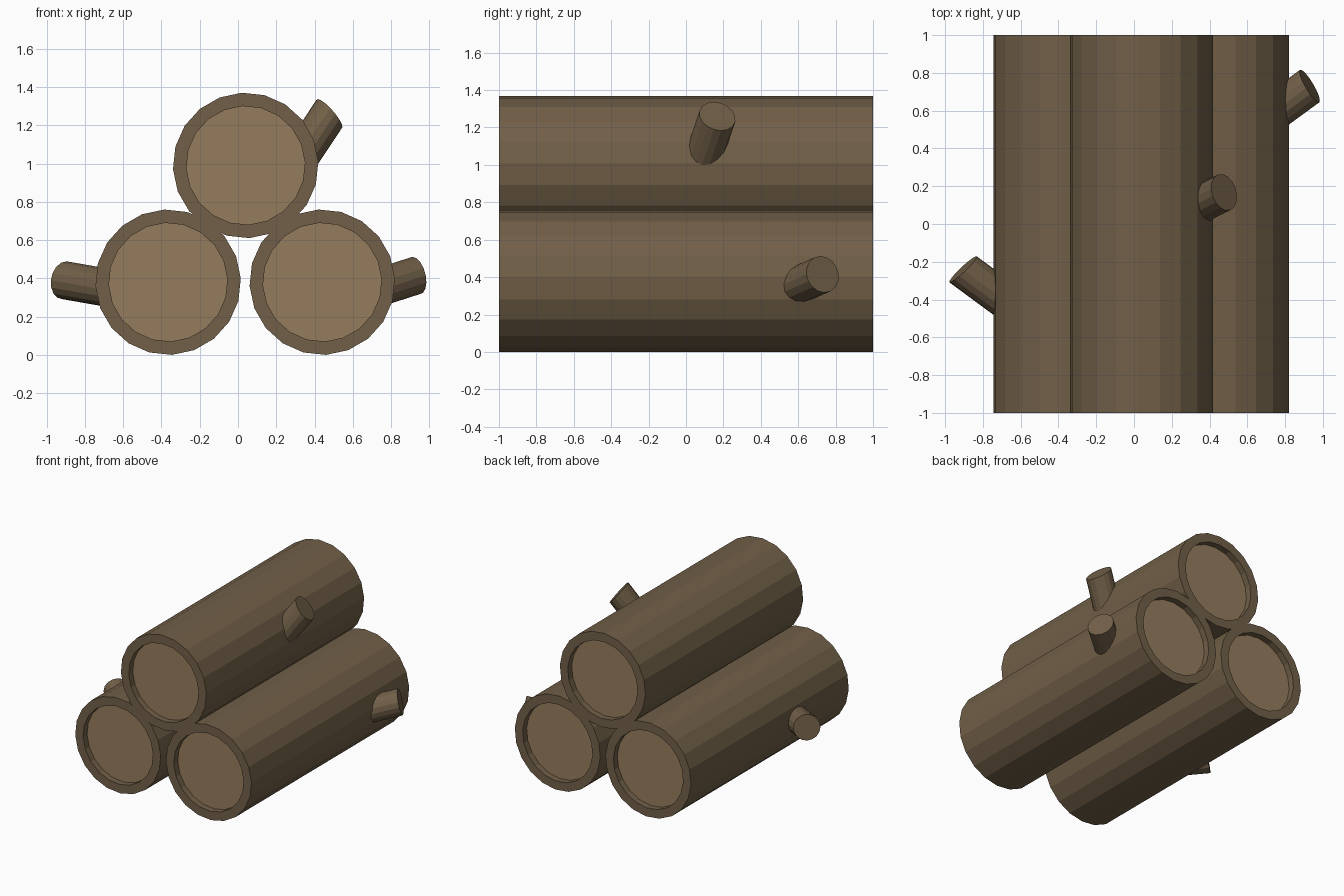
import bpy, bmesh, math
from mathutils import Vector

if "Cube" in bpy.data.objects:
    bpy.data.objects.remove(bpy.data.objects["Cube"])


def material(name, color):
    m = bpy.data.materials.new(name)
    m.diffuse_color = (*color, 1)
    m.use_nodes = True
    m.node_tree.nodes["Principled BSDF"].inputs["Base Color"].default_value = m.diffuse_color
    return m


BARK = material("bark", (0.165, 0.115, 0.064))
WOOD = material("cut_wood", (0.30, 0.20, 0.108))


def loft(name, rings, cap_mat):
    """Skin a list of vertex rings and close both ends with an n-gon."""
    bm = bmesh.new()
    loops = [[bm.verts.new(p) for p in ring] for ring in rings]
    n = len(loops[0])
    for a, b in zip(loops, loops[1:]):
        for i in range(n):
            j = (i + 1) % n
            bm.faces.new((a[i], a[j], b[j], b[i]))
    for loop in (loops[0], loops[-1]):
        bm.faces.new(loop).material_index = cap_mat
    bmesh.ops.recalc_face_normals(bm, faces=bm.faces)
    mesh = bpy.data.meshes.new(name)
    bm.to_mesh(mesh)
    bm.free()
    mesh.materials.append(BARK)
    mesh.materials.append(WOOD)
    obj = bpy.data.objects.new(name, mesh)
    bpy.context.collection.objects.link(obj)


def log(name, x, z):
    """Twenty-sided log along y with a recessed cut face at each end."""
    outer, inner, recess = 0.38, 0.31, 0.05
    profile = [(inner, recess - 1), (inner, -1), (outer, -1),
               (outer, 1), (inner, 1), (inner, 1 - recess)]
    angles = [math.radians(3 + 18 * i) for i in range(20)]
    loft(name, [[(x + r * math.cos(a), y, z + r * math.sin(a)) for a in angles]
                for r, y in profile], 1)


def twig(name, tip, normal, sweep, length, radius=0.1, sides=16):
    """Slightly slanted branch stub, from its tip back into the log."""
    tip, n, d = Vector(tip), Vector(normal).normalized(), Vector(sweep).normalized()
    u = n.cross((0, 0, 1)).normalized()
    v = n.cross(u)
    circle = [u * radius * math.cos(t) + v * radius * math.sin(t)
              for t in (2 * math.pi * i / sides for i in range(sides))]
    loft(name, [[tip - d * s + c for c in circle] for s in (length, 0)], 0)


# Stacked logs
log("left_log", -0.365, 0.38)
log("right_log", 0.44, 0.38)
log("top_log", 0.04, 0.99)

# Branch stubs
twig("right_twig", (0.93, 0.73, 0.415), (0.85, 0.50, 0.22), (0.78, 0.57, 0.25), 0.4)
twig("top_twig", (0.477, 0.168, 1.26), (0.73, 0.24, 0.64), (0.55, 0.28, 0.83), 0.42)
twig("left_twig", (-0.905, -0.24, 0.39), (-0.68, 0.72, 0.14), (-0.80, 0.59, 0.14), 0.42)
